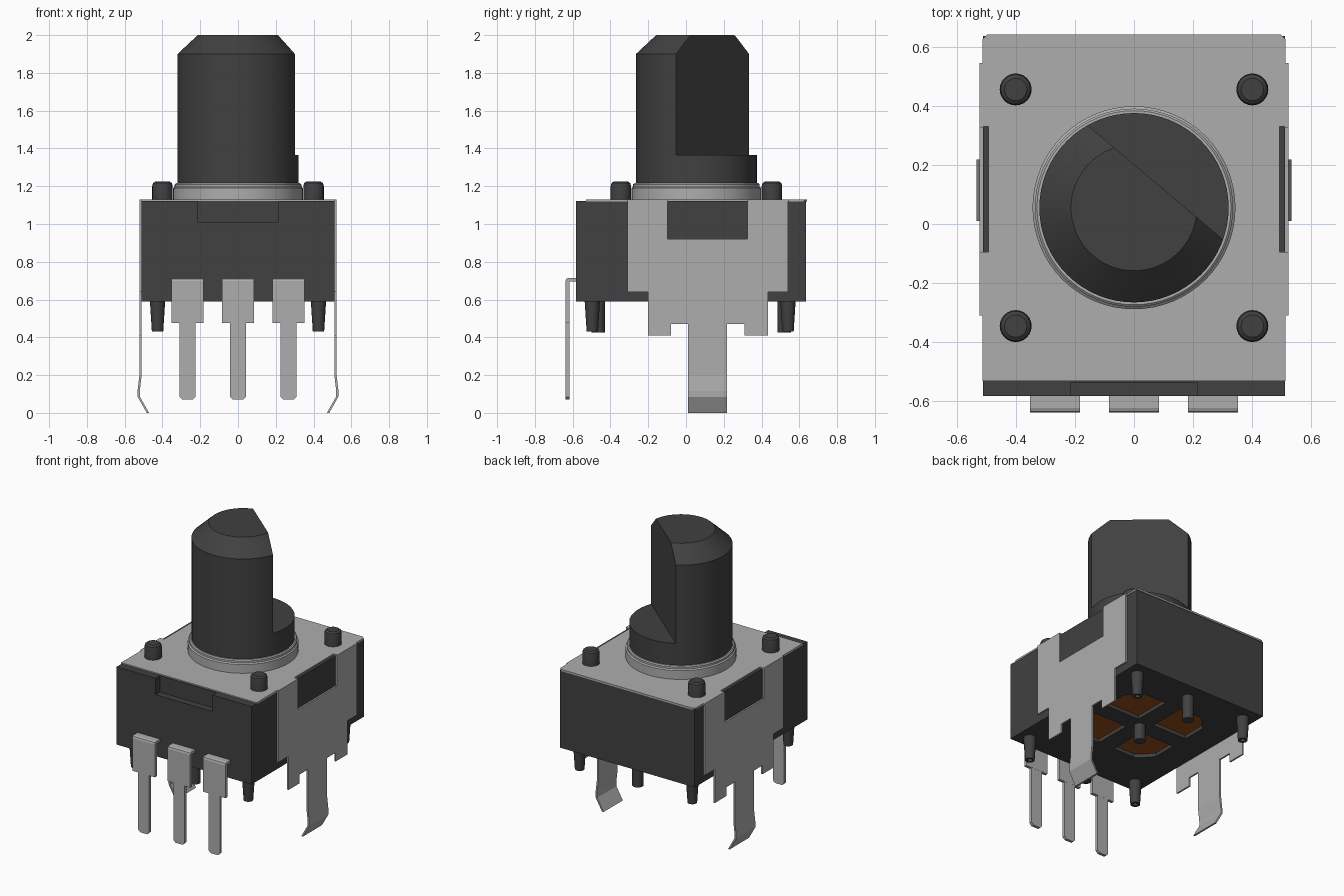
import bpy, bmesh, math
from mathutils import Vector

cube = bpy.data.objects.get("Cube")
if cube:
    bpy.data.objects.remove(cube, do_unlink=True)


def material(name, rgb):
    m = bpy.data.materials.new(name)
    m.use_nodes = True
    m.diffuse_color = (*rgb, 1)
    m.node_tree.nodes["Principled BSDF"].inputs["Base Color"].default_value = (*rgb, 1)
    return m


DARK = material("dark plastic", (0.052, 0.052, 0.052))
METAL = material("grey metal", (0.42, 0.42, 0.42))
ORANGE = material("burnt orange", (0.30, 0.08, 0.01))

CY = 0.055  # y of the shaft axis


def finish(name, bm, mat, smooth=False):
    bmesh.ops.recalc_face_normals(bm, faces=bm.faces[:])
    me = bpy.data.meshes.new(name)
    bm.to_mesh(me)
    bm.free()
    ob = bpy.data.objects.new(name, me)
    bpy.context.collection.objects.link(ob)
    me.materials.append(mat)
    if smooth:
        bpy.ops.object.select_all(action='DESELECT')
        ob.select_set(True)
        bpy.context.view_layer.objects.active = ob
        bpy.ops.object.shade_smooth_by_angle(angle=math.radians(30))
    return ob


def add_prism(bm, pts, axis, a, b):
    """Extrude a 2D outline from a to b along the axis."""
    def place(p, w):
        return {'x': (w, p[0], p[1]), 'y': (p[0], w, p[1]), 'z': (p[0], p[1], w)}[axis]
    face = bm.faces.new([bm.verts.new(place(p, a)) for p in pts])
    out = bmesh.ops.extrude_face_region(bm, geom=[face])
    move = Vector(place((0, 0), b - a))
    bmesh.ops.translate(bm, vec=move, verts=[g for g in out["geom"] if isinstance(g, bmesh.types.BMVert)])


def prism(name, pts, axis, a, b, mat):
    bm = bmesh.new()
    add_prism(bm, pts, axis, a, b)
    return finish(name, bm, mat)


def lathe_mesh(profile, x, y, seg):
    """Spin an (r, z) profile that starts and ends on the axis."""
    bm = bmesh.new()
    vs = [bm.verts.new((r, 0, z)) for r, z in profile]
    es = [bm.edges.new(e) for e in zip(vs, vs[1:])]
    bmesh.ops.spin(bm, geom=vs + es, cent=(0, 0, 0), axis=(0, 0, 1),
                   angle=2 * math.pi, steps=seg, use_merge=True)
    bmesh.ops.remove_doubles(bm, verts=bm.verts[:], dist=1e-5)
    bmesh.ops.translate(bm, vec=(x, y, 0), verts=bm.verts[:])
    return bm


def lathe(name, profile, x, y, mat, seg=24):
    return finish(name, lathe_mesh(profile, x, y, seg), mat, True)


def rect(x0, x1, y0, y1):
    return [(x0, y0), (x1, y0), (x1, y1), (x0, y1)]


# Underside pad outline: square with its outer corner rounded about the axis
def pad_outline(sx, sy, grow=0.0):
    lo, hi, rad = 0.06 - grow, 0.32 + grow, 0.39 + grow
    a0 = math.acos(hi / rad)
    arc = [a0 + (math.pi / 2 - 2 * a0) * i / 8 for i in range(9)]
    pts = [(lo, lo), (hi, lo)] + [(rad * math.cos(a), rad * math.sin(a)) for a in arc] + [(lo, hi)]
    return [(sx * x, CY + sy * y) for x, y in pts]


# Body with front notch and four underside pockets
body = prism("body", rect(-0.51, 0.51, -0.582, 0.635), 'z', 0.59, 1.122, DARK)
bm = bmesh.new()
add_prism(bm, rect(-0.215, 0.215, -0.7, -0.535), 'z', 1.01, 1.3)
quads = [(sx, sy) for sx in (-1, 1) for sy in (-1, 1)]
for sx, sy in quads:
    add_prism(bm, pad_outline(sx, sy), 'z', 0.5, 0.62)
cutter = finish("body_cutter", bm, DARK)
mod = body.modifiers.new("cut", 'BOOLEAN')
mod.operation, mod.solver, mod.object = 'DIFFERENCE', 'EXACT', cutter
bpy.context.view_layer.objects.active = body
bpy.ops.object.modifier_apply(modifier="cut")
bpy.data.objects.remove(cutter, do_unlink=True)

for i, (sx, sy) in enumerate(quads):
    prism(f"underside_pad_{i + 1}", pad_outline(sx, sy, -0.004), 'z', 0.612, 0.621, ORANGE)

# Metal cover: top sheet with side window notches
half = [(0.512, -0.53), (0.512, -0.31), (0.522, -0.31), (0.522, -0.095), (0.492, -0.095),
        (0.492, 0.33), (0.522, 0.33), (0.522, 0.545), (0.512, 0.545), (0.512, 0.625), (0.497, 0.64)]
prism("cover_top", half + [(-x, y) for x, y in reversed(half)], 'z', 1.118, 1.13, METAL)

# Metal cover sides with short tabs, and long bent mounting clips
side = [(-0.31, 1.125), (-0.31, 0.64), (-0.2, 0.64), (-0.2, 0.41), (-0.08, 0.41), (-0.08, 0.47),
        (0.22, 0.47), (0.31, 0.47), (0.31, 0.41), (0.435, 0.41), (0.435, 0.64), (0.54, 0.64),
        (0.54, 1.125), (0.325, 1.125), (0.325, 0.92), (-0.098, 0.92), (-0.098, 1.125)]
clip = [(0.516, 0.475), (0.516, 0.2), (0.526, 0.115), (0.525, 0.085), (0.477, 0.0)]
for s, label in ((1, "left"), (-1, "right")):
    prism(f"cover_side_{label}", side, 'x', s * 0.511, s * 0.522, METAL)
    ribbon = [(s * (x + 0.006), z) for x, z in clip] + [(s * (x - 0.006), z) for x, z in reversed(clip)]
    prism(f"mounting_clip_{label}", ribbon, 'y', 0.01, 0.218, METAL)

# Collar around the shaft
lathe("collar", [(0, 1.12), (0.343, 1.12), (0.343, 1.19), (0.335, 1.197), (0.335, 1.21),
                 (0.328, 1.216), (0, 1.216)], 0, CY, METAL, 64)

# Shaft: round foot and a D-shaped upper part
lathe("shaft_foot", [(0, 1.2), (0.32, 1.2), (0.32, 1.365), (0, 1.365)], 0, CY, DARK, 64)
bm = lathe_mesh([(0, 1.36), (0.32, 1.36), (0.32, 1.9), (0.213, 2.0), (0, 2.0)], 0, CY, 64)
n = Vector((0.644, 0.765, 0))
cut = bmesh.ops.bisect_plane(bm, geom=bm.verts[:] + bm.edges[:] + bm.faces[:],
                             plane_co=Vector((0, CY, 0)) + n * 0.112, plane_no=n, clear_outer=True)
bmesh.ops.holes_fill(bm, edges=[e for e in bm.edges if e.is_boundary], sides=0)
finish("shaft", bm, DARK, True)

# Top studs
stud = [(0, 1.12), (0.054, 1.12), (0.054, 1.2), (0.05, 1.216), (0.038, 1.225), (0, 1.225)]
for i, (x, y) in enumerate([(sx * 0.4, CY + sy * 0.4) for sx, sy in quads]):
    lathe(f"top_stud_{i + 1}", stud, x, y, DARK)

# Tapered pegs underneath: corners, middle of front and back, and centre
peg = [(0, 0.6), (0.041, 0.6), (0.03, 0.43), (0.016, 0.43), (0.016, 0.46), (0, 0.46)]
for i, (x, y) in enumerate([(sx * 0.426, 0.022 + sy * 0.518) for sx, sy in quads]):
    lathe(f"corner_peg_{i + 1}", peg, x, y, DARK)
for label, y, z in (("front", -0.465, 0.425), ("back", 0.52, 0.425), ("centre", CY, 0.48)):
    lathe(f"{label}_peg", [(0, 0.63), (0.037, 0.63), (0.035, z), (0, z)], 0, y, DARK)

# Three front terminals: bent shoulder and narrow leg with clipped end
bend = [(-0.57, 0.715), (-0.622, 0.715), (-0.634, 0.71), (-0.638, 0.698), (-0.638, 0.475),
        (-0.617, 0.475), (-0.617, 0.695), (-0.57, 0.695)]
leg = [(-0.042, 0.48), (-0.042, 0.085), (-0.027, 0.07), (0.027, 0.07), (0.042, 0.085), (0.042, 0.48)]
for label, x in (("left", 0.267), ("middle", 0), ("right", -0.267)):
    prism(f"terminal_shoulder_{label}", bend, 'x', x - 0.085, x + 0.085, METAL)
    prism(f"terminal_leg_{label}", [(x + u, z) for u, z in leg], 'y', -0.6375, -0.6175, METAL)
